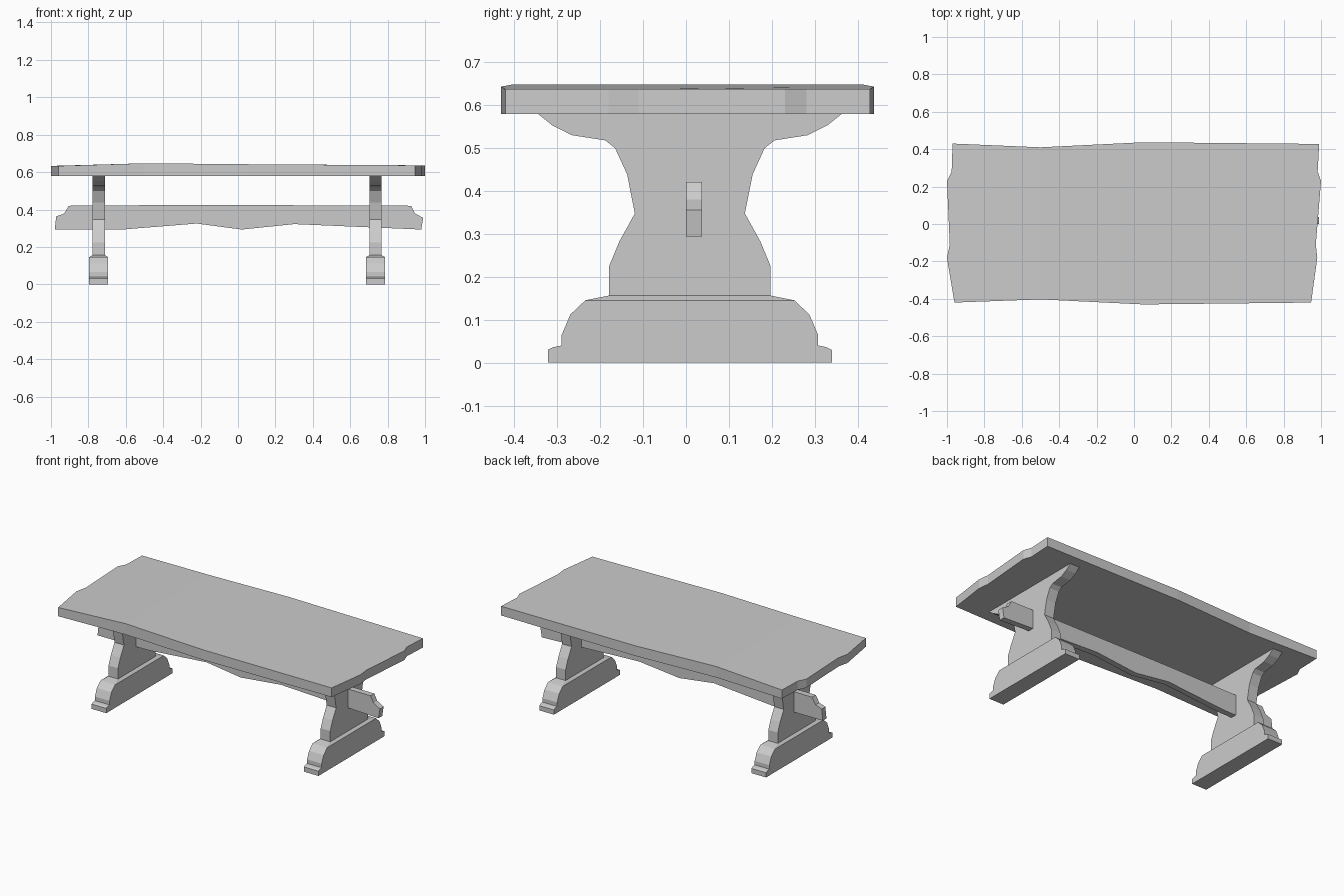
import bpy, bmesh

if "Cube" in bpy.data.objects:
    bpy.data.objects.remove(bpy.data.objects["Cube"])


def finish(name, bm):
    bmesh.ops.recalc_face_normals(bm, faces=bm.faces[:])
    mesh = bpy.data.meshes.new(name)
    bm.to_mesh(mesh)
    bm.free()
    obj = bpy.data.objects.new(name, mesh)
    bpy.context.collection.objects.link(obj)


def loft(bm, loops):
    """Skin a stack of equal-length point loops; cap the bottom, return the last loop."""
    rings = [[bm.verts.new(p) for p in loop] for loop in loops]
    n = len(rings[0])
    for a, b in zip(rings, rings[1:]):
        for i in range(n):
            j = (i + 1) % n
            bm.faces.new((a[i], a[j], b[j], b[i]))
    bm.faces.new(rings[0][::-1])
    return rings[-1]


def mirrored(half, cy):
    return [(cy + w, z) for w, z in half] + [(cy - w, z) for w, z in reversed(half)]


# Rough-edged tabletop: front edge, right end, back edge, left end
outline = [(-0.96, -0.42), (-0.50, -0.403), (0.05, -0.43), (0.947, -0.42),
           (0.98, -0.18), (0.972, -0.11), (1.0, 0.23), (0.982, 0.28),
           (0.99, 0.428), (0.05, 0.437), (-0.50, 0.41), (-0.97, 0.43),
           (-0.975, 0.28), (-1.0, 0.23), (-0.985, -0.11), (-1.0, -0.18)]
crown = {-0.50: 0.647, 0.05: 0.642}
bm = bmesh.new()
top = loft(bm, [[(x, y, 0.578) for x, y in outline],
                [(x, y, crown.get(x, 0.633 if x < 0 else 0.636)) for x, y in outline]])
for ids in ([0, 1, 10, 11, 12, 13, 14, 15], [1, 2, 9, 10], [2, 3, 4, 5, 6, 7, 8, 9]):
    bm.faces.new([top[i] for i in ids])
finish("tabletop", bm)

# Shaped stretcher running through both legs
rail = [(-0.98, 0.292), (-0.63, 0.292), (-0.22, 0.325), (0.02, 0.293),
        (0.30, 0.322), (0.98, 0.293), (0.99, 0.355), (0.945, 0.38),
        (0.925, 0.42), (-0.22, 0.425), (-0.905, 0.42), (-0.93, 0.378), (-0.972, 0.363)]
bm = bmesh.new()
bm.faces.new(loft(bm, [[(x, y, z) for x, z in rail] for y in (0.0, 0.037)]))
finish("stretcher", bm)

# Half profiles (half width, height) of the leg board and its foot
CY = 0.009
leg = [(0.188, 0.14), (0.188, 0.224), (0.164, 0.282), (0.128, 0.347), (0.146, 0.438),
       (0.174, 0.499), (0.197, 0.517), (0.274, 0.529), (0.32, 0.552), (0.355, 0.58)]
foot = [(0.33, 0.0), (0.33, 0.03), (0.318, 0.036), (0.298, 0.04), (0.298, 0.065),
        (0.278, 0.112), (0.243, 0.145)]

for side, cx in (("left", -0.745), ("right", 0.735)):
    bm = bmesh.new()
    bm.faces.new(loft(bm, [[(cx + d, y, z) for y, z in mirrored(leg, CY)]
                           for d in (-0.033, 0.033)]))
    finish(side + "_leg", bm)

    bm = bmesh.new()
    loop = mirrored(foot, CY)
    ends = [[bm.verts.new((cx + d, y, z)) for y, z in loop] for d in (-0.051, 0.051)]
    a, b = ends
    n, k = len(loop), len(foot) - 1
    for i in range(n):
        if i != k:
            j = (i + 1) % n
            bm.faces.new((a[i], a[j], b[j], b[i]))
    bm.faces.new(a)
    bm.faces.new(b[::-1])
    # Sloped shoulder up to the leg board
    base = [a[k], a[k + 1], b[k + 1], b[k]]
    cap = [bm.verts.new((cx + dx, CY + dy, 0.156)) for dx, dy in
           ((-0.033, 0.188), (-0.033, -0.188), (0.033, -0.188), (0.033, 0.188))]
    for i in range(4):
        j = (i + 1) % 4
        bm.faces.new((base[i], base[j], cap[j], cap[i]))
    bm.faces.new(cap)
    finish(side + "_foot", bm)
